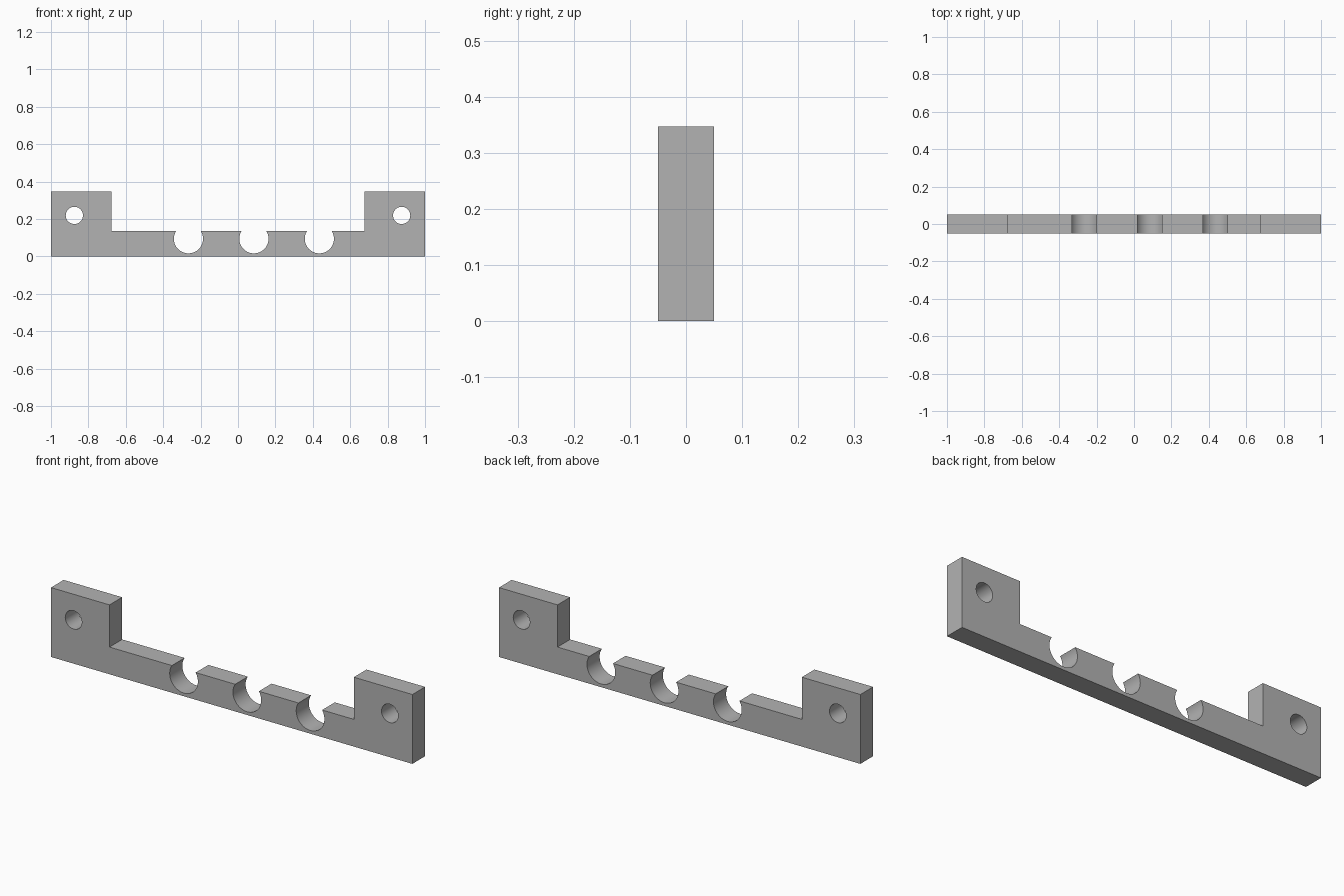
import bpy
import bmesh
from math import pi
from mathutils import Matrix

cube = bpy.data.objects.get("Cube")
if cube:
    bpy.data.objects.remove(cube, do_unlink=True)

HALF_DEPTH = 0.05
TOP, RAIL_TOP = 0.347, 0.136
TAB_INNER = 0.676

grey = bpy.data.materials.new("plain grey")
grey.use_nodes = True
grey.diffuse_color = (0.45, 0.45, 0.45, 1)
grey.node_tree.nodes["Principled BSDF"].inputs["Base Color"].default_value = (0.45, 0.45, 0.45, 1)


def finish(name, bm):
    bmesh.ops.recalc_face_normals(bm, faces=bm.faces)
    mesh = bpy.data.meshes.new(name)
    bm.to_mesh(mesh)
    bm.free()
    mesh.materials.append(grey)
    obj = bpy.data.objects.new(name, mesh)
    bpy.context.collection.objects.link(obj)
    return obj


# Bracket: a rail with a raised tab at each end, extruded front to back
right = [(TAB_INNER, RAIL_TOP), (TAB_INNER, TOP), (1, TOP), (1, 0)]
profile = right + [(-x, z) for x, z in reversed(right)]
bm = bmesh.new()
face = bm.faces.new([bm.verts.new((x, -HALF_DEPTH, z)) for x, z in profile])
result = bmesh.ops.extrude_face_region(bm, geom=[face])
moved = [v for v in result["geom"] if isinstance(v, bmesh.types.BMVert)]
bmesh.ops.translate(bm, verts=moved, vec=(0, 2 * HALF_DEPTH, 0))
bracket = finish("clip_bracket", bm)

# Cutters: screw holes in the tabs and open round notches in the rail
bm = bmesh.new()
screw_holes = [(x, 0.219, 0.046) for x in (-0.875, 0.875)]
notches = [(x, 0.094, 0.078) for x in (-0.265, 0.085, 0.435)]
for x, z, radius in screw_holes + notches:
    bmesh.ops.create_cone(
        bm, cap_ends=True, segments=64, radius1=radius, radius2=radius, depth=0.3,
        matrix=Matrix.Translation((x, 0, z)) @ Matrix.Rotation(pi / 2, 4, "X"))
cutter = finish("hole_cutters", bm)
cutter.hide_render = True

# Cut the holes, then drop the helper
bpy.context.view_layer.objects.active = bracket
bracket.select_set(True)
cut = bracket.modifiers.new("holes", "BOOLEAN")
cut.operation = "DIFFERENCE"
cut.solver = "EXACT"
cut.object = cutter
bpy.ops.object.modifier_apply(modifier=cut.name)
bpy.data.objects.remove(cutter, do_unlink=True)
bpy.ops.object.shade_smooth_by_angle(angle=pi / 6)
